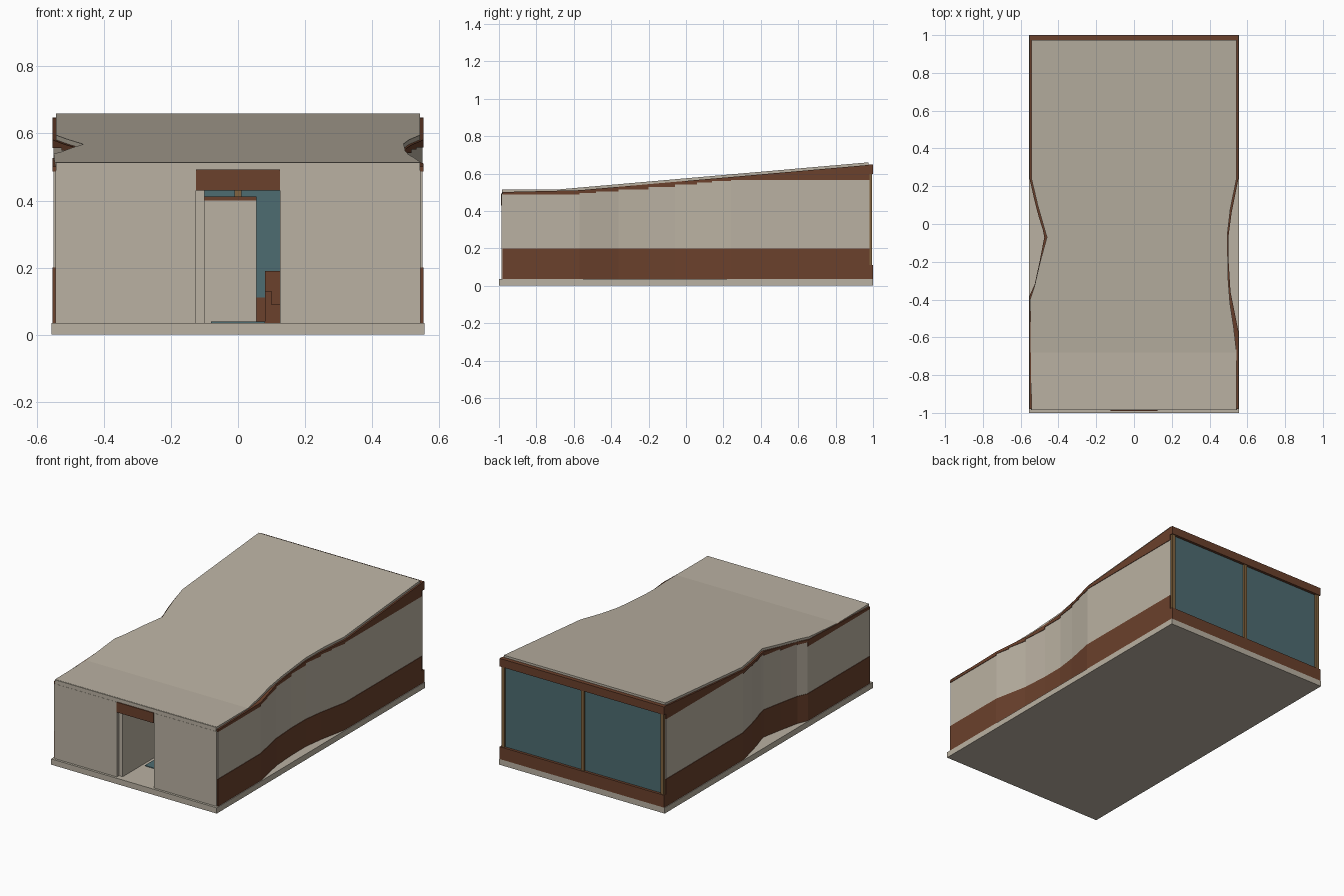
import bpy, bmesh

cube = bpy.data.objects.get("Cube")
if cube:
    bpy.data.objects.remove(cube, do_unlink=True)


def material(name, rgb):
    m = bpy.data.materials.new(name)
    m.use_nodes = True
    col = (*rgb, 1.0)
    m.diffuse_color = col
    m.node_tree.nodes["Principled BSDF"].inputs["Base Color"].default_value = col
    return m


BEIGE = material("warm beige plaster", (0.49, 0.44, 0.36))
BROWN = material("dark brown timber", (0.145, 0.052, 0.025))
GLASS = material("teal glass", (0.075, 0.15, 0.165))
TAN = material("tan frame", (0.22, 0.127, 0.05))


def finish(name, bm, mat):
    bmesh.ops.remove_doubles(bm, verts=bm.verts, dist=0.0001)
    bmesh.ops.recalc_face_normals(bm, faces=bm.faces)
    me = bpy.data.meshes.new(name)
    bm.to_mesh(me)
    bm.free()
    me.materials.append(mat)
    ob = bpy.data.objects.new(name, me)
    bpy.context.collection.objects.link(ob)
    return ob


def box(name, mat, x, y, z):
    bm = bmesh.new()
    bmesh.ops.create_cube(bm, size=1)
    for v in bm.verts:
        for i, (a, b) in enumerate((x, y, z)):
            v.co[i] = a if v.co[i] < 0 else b
    return finish(name, bm, mat)


def loft(name, mat, sections):
    """Skin a run of four-cornered cross-sections and cap both ends."""
    bm = bmesh.new()
    rings = [[bm.verts.new(p) for p in s] for s in sections]
    for a, b in zip(rings, rings[1:]):
        for i in range(4):
            j = (i + 1) % 4
            bm.faces.new((a[i], a[j], b[j], b[i]))
    bm.faces.new(rings[0])
    bm.faces.new(rings[-1])
    return finish(name, bm, mat)


def lerp_path(path, y):
    for (y0, x0), (y1, x1) in zip(path, path[1:]):
        if y <= y1:
            return x0 + (x1 - x0) * (y - y0) / (y1 - y0)
    return path[-1][1]


ROOF_PROFILE = [(-1.0, 0.515), (-0.68, 0.515), (0.98, 0.66)]
SLAB = 0.035
ROOF_T = 0.016


def roof_z(y):
    return lerp_path(ROOF_PROFILE, y)


# Base slab
box("base_slab", BEIGE, (-0.557, 0.557), (-1, 1), (0, SLAB))

# Pinched side walls: plan paths as (y, distance from the centre line)
LEFT = [(-0.98, 0.55), (-0.57, 0.55), (-0.48, 0.532), (-0.36, 0.508), (-0.2, 0.498),
        (-0.06, 0.498), (0.06, 0.514), (0.14, 0.53), (0.24, 0.55), (0.98, 0.55)]
RIGHT = [(-0.98, 0.55), (-0.38, 0.55), (-0.32, 0.523), (-0.2, 0.497), (-0.07, 0.472),
         (-0.03, 0.48), (0.04, 0.502), (0.12, 0.523), (0.24, 0.55), (0.98, 0.55)]


def wall_run(name, mat, side, path, low, high, proud=0.0):
    secs = []
    for y, x in path:
        o, i = side * (x + proud), side * (x - 0.02)
        secs.append([(o, y, low), (i, y, low), (i, y, high(y)), (o, y, high(y))])
    loft(name, mat, secs)


for tag, side, path in (("left", 1, LEFT), ("right", -1, RIGHT)):
    wall_run(tag + "_base_cladding", BROWN, side, path, SLAB, lambda y: 0.2, 0.003)
    for n, (a, b) in enumerate(zip(path, path[1:])):
        # each plaster panel has a level top, the timber above fills up to the roof
        step = 0.565 if a[0] > 0.2 else roof_z(a[0]) - 0.028
        wall_run(f"{tag}_wall_panel_{n}", BEIGE, side, (a, b), 0.2, lambda y: step)
        wall_run(f"{tag}_top_timber_{n}", BROWN, side, (a, b), step,
                 lambda y: roof_z(y) - ROOF_T + 0.002, 0.003)

# Roof sheet with its own pinched outline
ROOF_L = [(-0.98, 0.543), (-0.68, 0.543), (-0.55, 0.528), (-0.42, 0.508), (-0.3, 0.499),
          (-0.06, 0.494), (0.08, 0.51), (0.24, 0.543), (0.975, 0.543)]
ROOF_R = [(-0.98, 0.543), (-0.4, 0.55), (-0.33, 0.527), (-0.2, 0.497), (-0.07, 0.461),
          (-0.03, 0.473), (0.1, 0.51), (0.24, 0.543), (0.975, 0.543)]
sections = []
for y in sorted({p[0] for p in ROOF_L + ROOF_R}):
    l, r, z = lerp_path(ROOF_L, y), -lerp_path(ROOF_R, y), roof_z(y)
    sections.append([(r, y, z), (l, y, z), (l, y, z - ROOF_T), (r, y, z - ROOF_T)])
loft("roof", BEIGE, sections)
box("front_fascia", BEIGE, (-0.543, 0.543), (-0.985, -0.97), (0.49, 0.514))

# Front wall either side of the doorway
for tag, x in (("right", (-0.545, -0.125)), ("left", (0.125, 0.545))):
    box("front_wall_" + tag, BEIGE, x, (-0.986, -0.965), (SLAB, 0.49))
box("door_lintel", BROWN, (-0.125, 0.125), (-0.99, -0.965), (0.43, 0.492))

# Glazed back wall
box("back_sill", BROWN, (-0.553, 0.553), (0.975, 1.0), (SLAB, 0.11))
box("back_beam", BROWN, (-0.553, 0.553), (0.975, 1.0), (0.598, 0.647))
box("back_glass", GLASS, (-0.54, 0.54), (0.978, 0.984), (0.11, 0.598))
for tag, x in (("left", 0.535), ("middle", 0.0), ("right", -0.535)):
    box(tag + "_mullion", TAN, (x - 0.011, x + 0.011), (0.97, 0.995), (0.11, 0.598))

# Interior: hall wall, cross partition, mat and armchair
box("hall_wall", BEIGE, (-0.125, -0.1), (-0.965, -0.3), (SLAB, 0.43))
box("partition", BEIGE, (-0.1, 0.055), (-0.3, -0.28), (SLAB, 0.4))
box("partition_trim", BROWN, (-0.1, 0.055), (-0.302, -0.278), (0.4, 0.412))
box("floor_mat", GLASS, (-0.08, 0.08), (-0.78, -0.6), (SLAB, 0.039))
box("chair_seat", BROWN, (0.1, 0.24), (0.4, 0.54), (SLAB, 0.09))
box("chair_back", BROWN, (0.08, 0.26), (0.54, 0.57), (SLAB, 0.19))
for tag, x in (("right", 0.08), ("left", 0.24)):
    box("chair_arm_" + tag, BROWN, (x, x + 0.02), (0.4, 0.54), (SLAB, 0.13))
